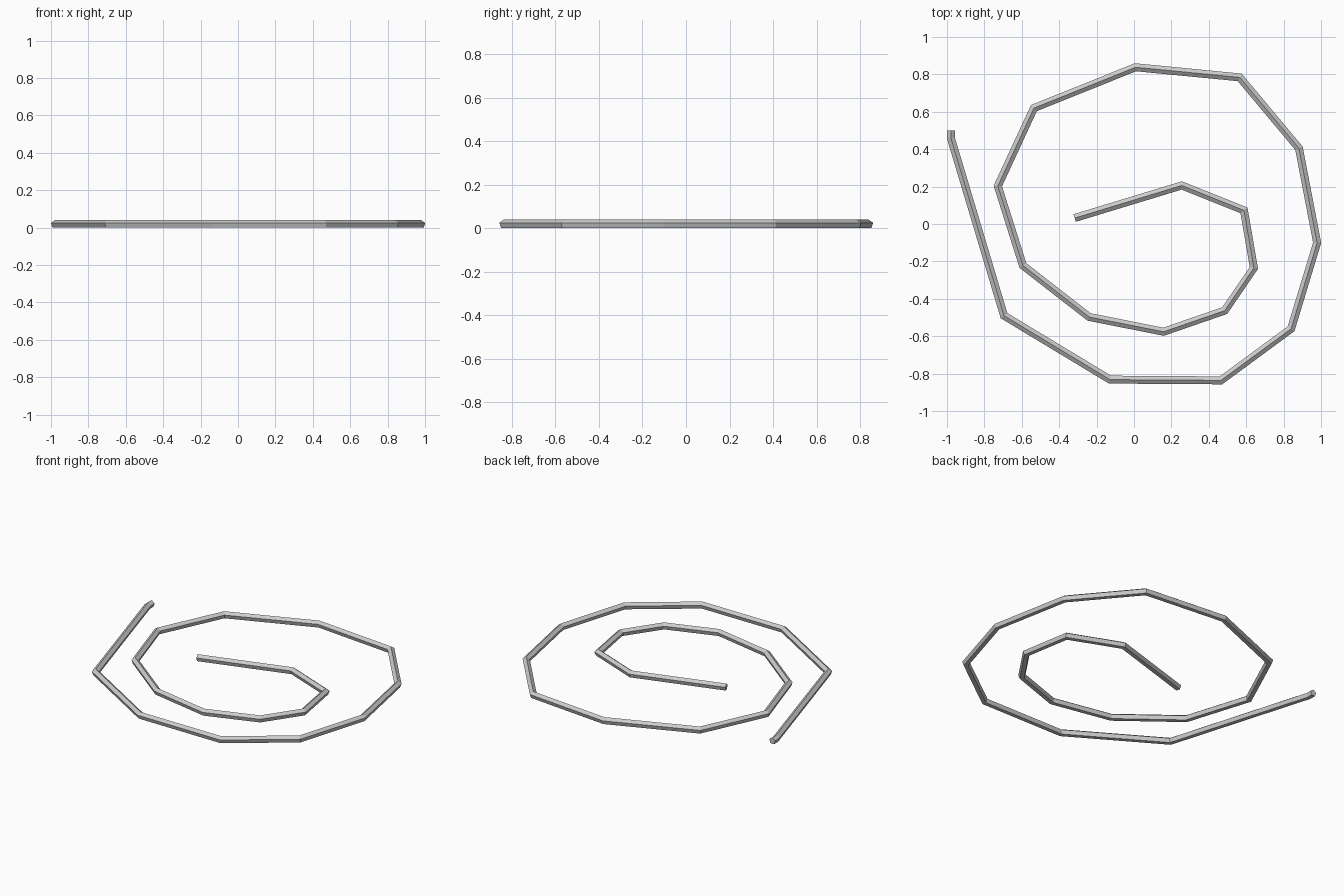
import bpy, bmesh, math
from mathutils import Vector

if "Cube" in bpy.data.objects:
    bpy.data.objects.remove(bpy.data.objects["Cube"])

SIDES, R = 5, 0.0222
BASE = R * math.cos(math.pi / SIDES)  # centre height with a flat side on the ground

# Centre line of the spiral, outer end to inner end
path = [Vector(p) for p in (
    (-.979, .50), (-.979, .46), (-.695, -.49), (-.128, -.832), (.465, -.836),
    (.84, -.56), (.979, -.10), (.882, .405), (.565, .784), (.008, .838),
    (-.535, .62), (-.728, .203), (-.594, -.222), (-.24, -.497), (.158, -.576),
    (.485, -.463), (.641, -.235), (.588, .073), (.255, .206), (-.317, .032))]


def miter(i):
    """Sideways vector at a path point, stretched so the rod keeps its width."""
    before = (path[i] - path[max(i - 1, 0)])
    after = (path[min(i + 1, len(path) - 1)] - path[i])
    before = before.normalized() if before.length else after.normalized()
    after = after.normalized() if after.length else before
    tangent = (before + after).normalized()
    return Vector((-tangent.y, tangent.x)) / tangent.dot(after)


# Five-sided rod, ridge on top and flat underneath, swept along the spiral
bm = bmesh.new()
rings = []
for i, p in enumerate(path):
    side = miter(i)
    ring = []
    for k in range(SIDES):
        a = math.pi / 2 + math.tau * k / SIDES
        q = p + side * (R * math.cos(a))
        ring.append(bm.verts.new((q.x, q.y, BASE + R * math.sin(a))))
    rings.append(ring)
for a, b in zip(rings, rings[1:]):
    for k in range(SIDES):
        n = (k + 1) % SIDES
        bm.faces.new((a[k], a[n], b[n], b[k]))
bm.faces.new(rings[0])
bm.faces.new(rings[-1])
bmesh.ops.recalc_face_normals(bm, faces=bm.faces)

mesh = bpy.data.meshes.new("spiral_rod")
bm.to_mesh(mesh)
bm.free()

# Mid-grey finish
grey = bpy.data.materials.new("mid_grey")
grey.diffuse_color = (.53, .53, .53, 1)
grey.use_nodes = True
grey.node_tree.nodes["Principled BSDF"].inputs["Base Color"].default_value = grey.diffuse_color
mesh.materials.append(grey)
bpy.context.collection.objects.link(bpy.data.objects.new("spiral_rod", mesh))
